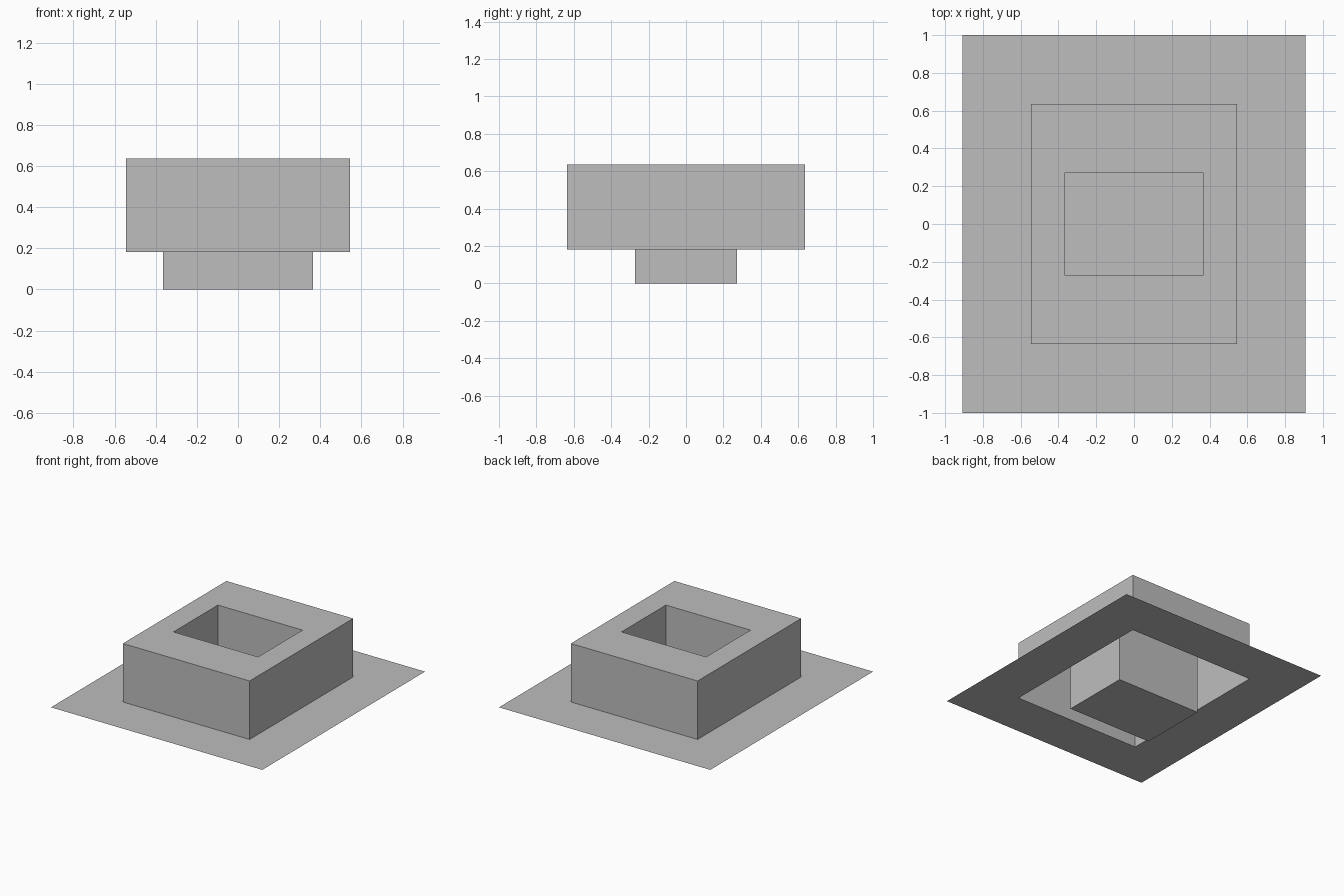
import bpy
import bmesh

cube = bpy.data.objects.get("Cube")
if cube:
    bpy.data.objects.remove(cube, do_unlink=True)

# Heights and half sizes of the folded sheet
FLANGE_Z, TOP_Z = 0.182, 0.637
FLANGE, BODY, WELL = (0.909, 1.0), (0.545, 0.636), (0.364, 0.273)

grey = bpy.data.materials.new("light_grey")
grey.use_nodes = True
colour = (0.515, 0.515, 0.515, 1)
grey.diffuse_color = colour
grey.node_tree.nodes["Principled BSDF"].inputs["Base Color"].default_value = colour


def sheet(name, rings, closed_end=False):
    """Join rectangular rings, each (half sizes, height), from outside to inside."""
    bm = bmesh.new()
    loops = [[bm.verts.new((sx * size[0], sy * size[1], z))
              for sx, sy in ((-1, -1), (1, -1), (1, 1), (-1, 1))]
             for size, z in rings]
    for outer, inner in zip(loops, loops[1:]):
        for i in range(4):
            j = (i + 1) % 4
            bm.faces.new((outer[i], outer[j], inner[j], inner[i]))
    if closed_end:
        bm.faces.new(loops[-1])
    mesh = bpy.data.meshes.new(name)
    bm.to_mesh(mesh)
    bm.free()
    mesh.materials.append(grey)
    obj = bpy.data.objects.new(name, mesh)
    bpy.context.collection.objects.link(obj)
    return obj


# Flat flange around the open underside
sheet("base_flange", [(FLANGE, FLANGE_Z), (BODY, FLANGE_Z)])

# Outer walls and top rim
sheet("raised_body", [(BODY, FLANGE_Z), (BODY, TOP_Z), (WELL, TOP_Z)])

# Sunken well with a closed floor below the flange
sheet("sunken_well", [(WELL, TOP_Z), (WELL, 0)], closed_end=True)
